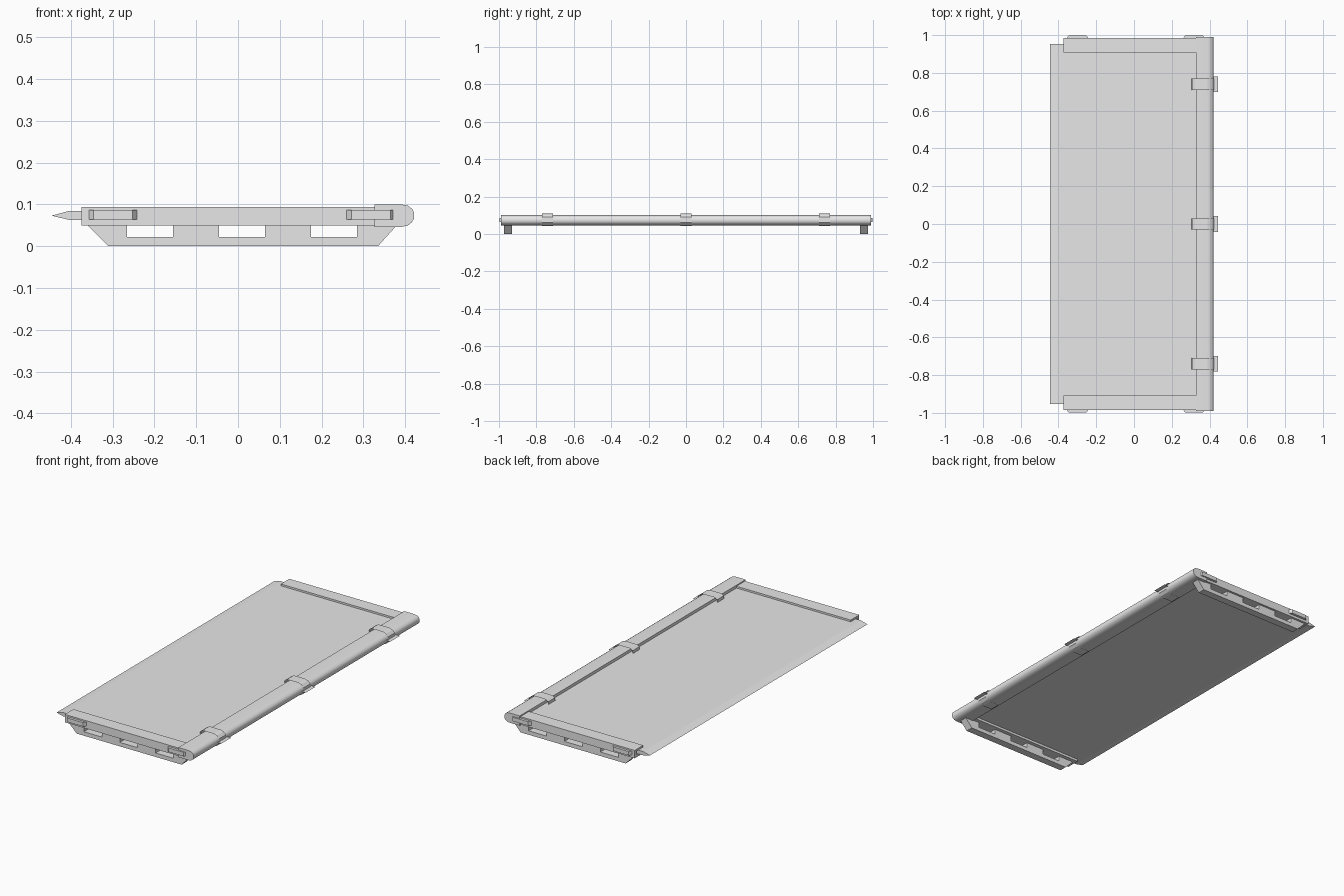
import bpy, bmesh
from mathutils import Vector

if "Cube" in bpy.data.objects:
    bpy.data.objects.remove(bpy.data.objects["Cube"])

# One grey for everything
grey = bpy.data.materials.new("plain grey")
grey.use_nodes = True
grey.diffuse_color = (0.8, 0.8, 0.8, 1)
grey.node_tree.nodes["Principled BSDF"].inputs["Base Color"].default_value = grey.diffuse_color


def finish(name, bm):
    mesh = bpy.data.meshes.new(name)
    bm.to_mesh(mesh)
    bm.free()
    mesh.materials.append(grey)
    obj = bpy.data.objects.new(name, mesh)
    bpy.context.collection.objects.link(obj)
    return obj


def extrude(name, profile, axis, start, end):
    """Extrude a closed profile: (x, z) along y, (y, z) along x or (x, y) along z."""
    place = {"x": lambda a, b: (start, a, b),
             "y": lambda a, b: (a, start, b),
             "z": lambda a, b: (a, b, start)}[axis]
    shift = Vector([(end - start) * (axis == k) for k in "xyz"])
    bm = bmesh.new()
    face = bm.faces.new([bm.verts.new(place(a, b)) for a, b in profile])
    moved = bmesh.ops.extrude_face_region(bm, geom=[face])["geom"]
    bmesh.ops.translate(bm, vec=shift,
                        verts=[v for v in moved if isinstance(v, bmesh.types.BMVert)])
    bmesh.ops.recalc_face_normals(bm, faces=bm.faces)
    return finish(name, bm)


def sheet(name, path, y, half):
    """Thin bent sheet following an (x, z) path, spread along y."""
    bm = bmesh.new()
    rows = [[bm.verts.new((x, y + s * half, z)) for s in (-1, 1)] for x, z in path]
    for (a, b), (c, d) in zip(rows, rows[1:]):
        bm.faces.new((a, b, d, c))
    return finish(name, bm)


# Panel with a sharpened free edge
extrude("panel", [(-0.446, 0.073), (-0.405, 0.084), (0.35, 0.084),
                  (0.35, 0.063), (-0.405, 0.063)], "y", -0.953, 0.953)

# Rounded long rail
rail = extrude("long_rail", [(0.327, 0.1), (0.39, 0.1), (0.406, 0.097), (0.416, 0.09),
                             (0.421, 0.081), (0.421, 0.066), (0.416, 0.057),
                             (0.406, 0.049), (0.39, 0.046), (0.327, 0.046)],
               "y", -0.99, 0.99)
bpy.context.view_layer.objects.active = rail
rail.select_set(True)
bpy.ops.object.shade_smooth_by_angle(angle=0.7)
rail.select_set(False)

# Skid outline: a sloped runner with three open windows under the rail
skid = [(-0.36, 0.05), (-0.31, 0.002), (0.335, 0.002), (0.38, 0.05)]
skid[0:0] = []
for left in (0.175, -0.045, -0.265):
    right = left + 0.11
    skid += [(right, 0.05), (right, 0.022), (left, 0.022), (left, 0.05)]
skid = [(x, 0 if z < 0.01 else z) for x, z in skid]

for side, label in ((-1, "front"), (1, "back")):
    # Channel rail gripping the short end of the panel
    channel = [(0.909, 0.094), (0.984, 0.094), (0.984, 0.05), (0.909, 0.05),
               (0.909, 0.063), (0.97, 0.063), (0.97, 0.084), (0.909, 0.084)]
    extrude(label + "_rail", [(side * y, z) for y, z in channel], "x", -0.374, 0.335)
    extrude(label + "_skid", skid, "y", side * 0.93, side * 0.972)
    # Latches with sloped ends
    for x, place in ((-0.36, "right"), (0.257, "left")):
        latch = [(x, 0.98), (x + 0.014, 0.998), (x + 0.108, 0.998), (x + 0.122, 0.98)]
        extrude(f"{label}_{place}_latch", [(a, side * b) for a, b in latch],
                "z", 0.064, 0.086)

# Straps wrapped round the long rail, each with a finger tab
wrap = [(0.305, 0.085), (0.307, 0.1), (0.322, 0.109), (0.39, 0.109), (0.41, 0.103),
        (0.424, 0.09), (0.424, 0.06), (0.41, 0.047), (0.39, 0.042), (0.335, 0.042)]
for y, label in ((-0.74, "front"), (0, "middle"), (0.74, "back")):
    sheet(label + "_strap", wrap, y, 0.03)
    sheet(label + "_strap_tab", [(0.418, 0.074), (0.446, 0.074)], y, 0.042)
